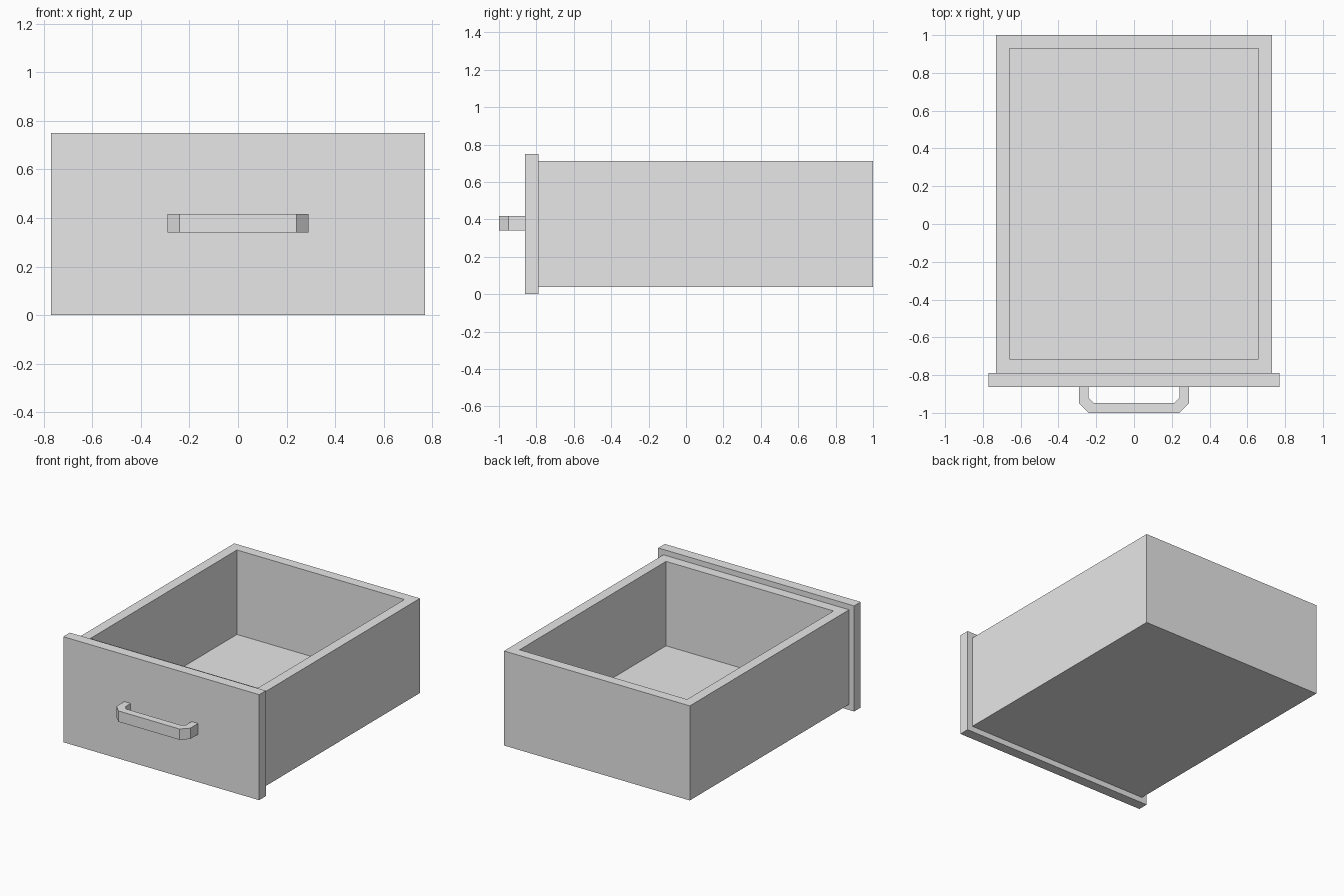
import bpy
import bmesh

cube = bpy.data.objects.get("Cube")
if cube:
    bpy.data.objects.remove(cube, do_unlink=True)

grey = bpy.data.materials.new("light grey")
grey.use_nodes = True
colour = (0.8, 0.8, 0.8, 1)
grey.diffuse_color = colour
grey.node_tree.nodes["Principled BSDF"].inputs["Base Color"].default_value = colour


def add_object(name, bm):
    bmesh.ops.recalc_face_normals(bm, faces=bm.faces)
    mesh = bpy.data.meshes.new(name)
    bm.to_mesh(mesh)
    bm.free()
    mesh.materials.append(grey)
    obj = bpy.data.objects.new(name, mesh)
    bpy.context.collection.objects.link(obj)
    return obj


def block(half_x, y0, y1, z0, z1):
    bm = bmesh.new()
    bmesh.ops.create_cube(bm, size=1)
    for v in bm.verts:
        v.co.x *= 2 * half_x
        v.co.y = y0 if v.co.y < 0 else y1
        v.co.z = z0 if v.co.z < 0 else z1
    return bm


WALL = 0.072
BOX_BOTTOM, BOX_TOP = 0.04, 0.712
FRONT_FACE, FRONT_BACK = -0.862, -0.788

# Open box: inset the top face to form the rim, then push it down to the floor
bm = block(0.73, FRONT_BACK, 1, BOX_BOTTOM, BOX_TOP)
bm.faces.ensure_lookup_table()
top = max(bm.faces, key=lambda f: f.calc_center_median().z)
bmesh.ops.inset_region(bm, faces=[top], thickness=WALL, use_even_offset=True)
well = bmesh.ops.extrude_discrete_faces(bm, faces=[top])["faces"][0]
for v in well.verts:
    v.co.z = BOX_BOTTOM + WALL
add_object("drawer_box", bm)

# Overhanging front panel
add_object("front_panel", block(0.77, FRONT_FACE, FRONT_BACK, 0, 0.75))

# Pull handle: a mirrored flat outline extruded upward
half = [(0.24, FRONT_FACE), (0.29, FRONT_FACE), (0.29, -0.95), (0.24, -1)]
inner = [(0.215, -0.947), (0.24, -0.922)]
right = inner + half[:1] + half[1:]
left = [(-x, y) for x, y in reversed(right)]
bm = bmesh.new()
outline = bm.faces.new([bm.verts.new((x, y, 0.34)) for x, y in right + left])
grown = bmesh.ops.extrude_face_region(bm, geom=[outline])["geom"]
bmesh.ops.translate(bm, vec=(0, 0, 0.077),
                    verts=[g for g in grown if isinstance(g, bmesh.types.BMVert)])
add_object("pull_handle", bm)
